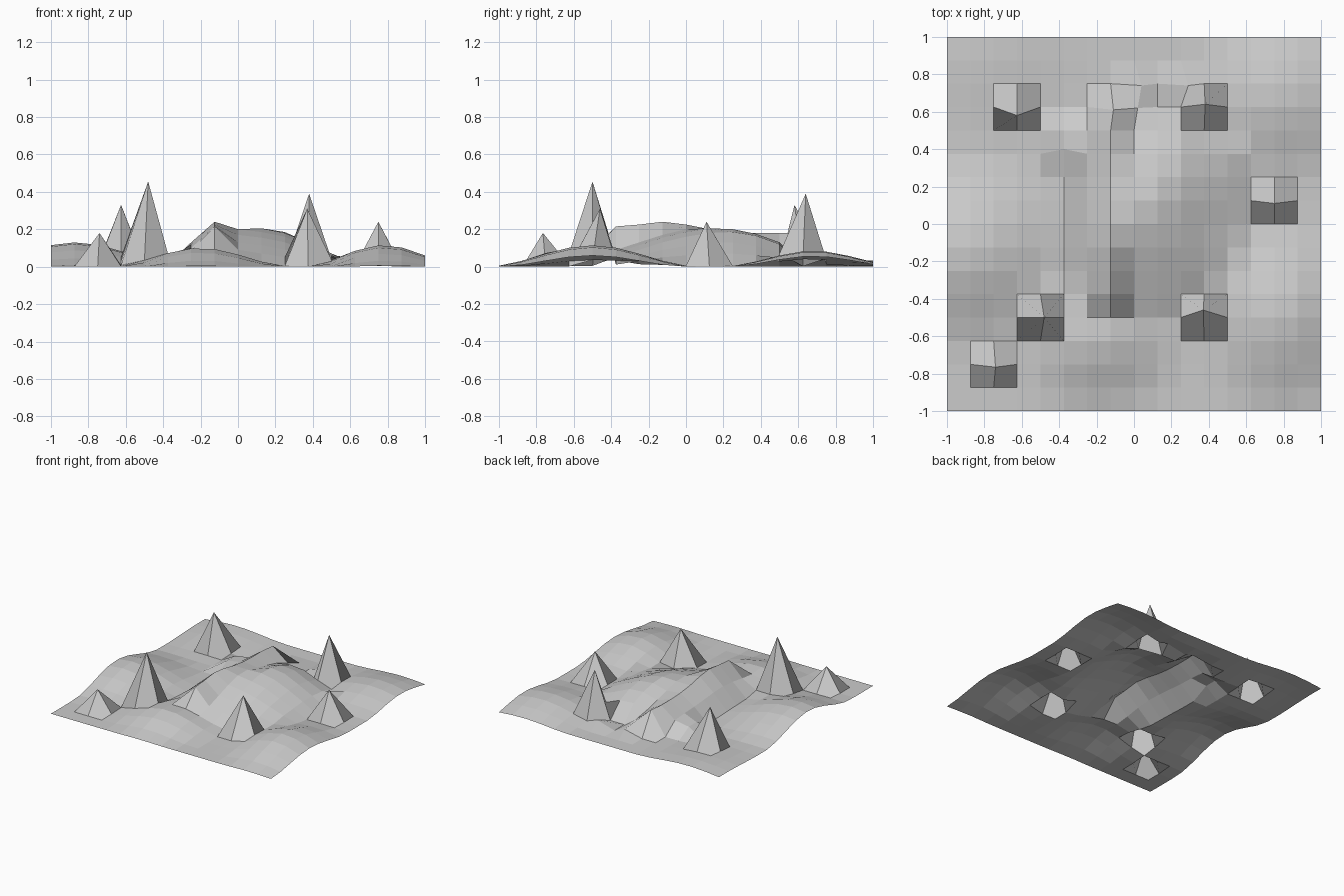
import bpy
import bmesh
from math import cos, pi, hypot

cube = bpy.data.objects.get("Cube")
if cube:
    bpy.data.objects.remove(cube, do_unlink=True)

CELLS = 16
STEP = 2 / CELLS

# Rolling hills: centre x, centre y, radius x, radius y, height
HILLS = [
    (-0.87, -0.15, 0.6, 0.58, 0.13),
    (0.78, -0.5, 0.45, 0.58, 0.115),
    (-0.2, -0.6, 0.5, 0.45, 0.1),
    (0.78, 0.68, 0.55, 0.5, 0.085),
    (-0.72, 0.92, 0.5, 0.55, 0.035),
    (0.2, 0.05, 0.5, 0.65, 0.06),
]

# Central ridge: one row of heights for each y, along x from -0.25
RIDGE_X, RIDGE_Y = -0.25, -0.375
RIDGE = [
    (0.10, 0.215, 0.09, 0.07, 0.05),
    (0.12, 0.225, 0.13, 0.115, 0.09, 0.06, 0.03),
    (0.13, 0.24, 0.17, 0.155, 0.13, 0.09, 0.05),
    (0.125, 0.225, 0.20, 0.185, 0.16, 0.11, 0.06),
    (0.115, 0.20, 0.20, 0.205, 0.18, 0.13, 0.07),
    (0.105, 0.185, 0.17, 0.20, 0.185, 0.13, 0.07),
    (0.10, 0.18, 0.14, 0.175, 0.165, 0.11, 0.06),
    (0.09, 0.18, 0.11, 0.13, 0.12, 0.07),
]

# Grid points pulled to an exact place: sharp peaks, then small irregularities
PULLED = [
    (-0.625, 0.58, 0.33),
    (-0.48, -0.5, 0.455),
    (0.38, 0.64, 0.39),
    (0.37, -0.46, 0.31),
    (0.75, 0.11, 0.24),
    (-0.74, -0.765, 0.18),
    (-0.11, 0.61, 0.18),
    (-0.375, 0.5, 0.07),
    (-0.375, 0.4, 0.07),
    (0.29, 0.74, 0.04),
    (0.04, 0.74, 0.03),
    (0.02, 0.62, 0.07),
]


def index(value):
    return round((value + 1) / STEP)


def hill_height(x, y):
    total = 0
    for cx, cy, rx, ry, height in HILLS:
        d = hypot((x - cx) / rx, (y - cy) / ry)
        if d < 1:
            total += height * (1 + cos(pi * d)) / 2
    return total


# Base sheet
bm = bmesh.new()
grid = [[bm.verts.new((-1 + i * STEP, -1 + j * STEP, 0)) for i in range(CELLS + 1)]
        for j in range(CELLS + 1)]
for j in range(CELLS):
    for i in range(CELLS):
        bm.faces.new((grid[j][i], grid[j][i + 1], grid[j + 1][i + 1], grid[j + 1][i]))

for v in bm.verts:
    v.co.z = hill_height(v.co.x, v.co.y)

# Ridge
for j, row in enumerate(RIDGE, index(RIDGE_Y)):
    for i, height in enumerate(row, index(RIDGE_X)):
        grid[j][i].co.z = height

# Peaks and irregular points
for x, y, z in PULLED:
    grid[index(y)][index(x)].co = (x, y, z)

mesh = bpy.data.meshes.new("terrain")
bm.to_mesh(mesh)
bm.free()
terrain = bpy.data.objects.new("terrain", mesh)
bpy.context.collection.objects.link(terrain)

# Stone grey
grey = bpy.data.materials.new("stone grey")
grey.use_nodes = True
colour = (0.6, 0.6, 0.6, 1)
grey.diffuse_color = colour
for node in grey.node_tree.nodes:
    if node.type == 'BSDF_PRINCIPLED':
        node.inputs["Base Color"].default_value = colour
mesh.materials.append(grey)
